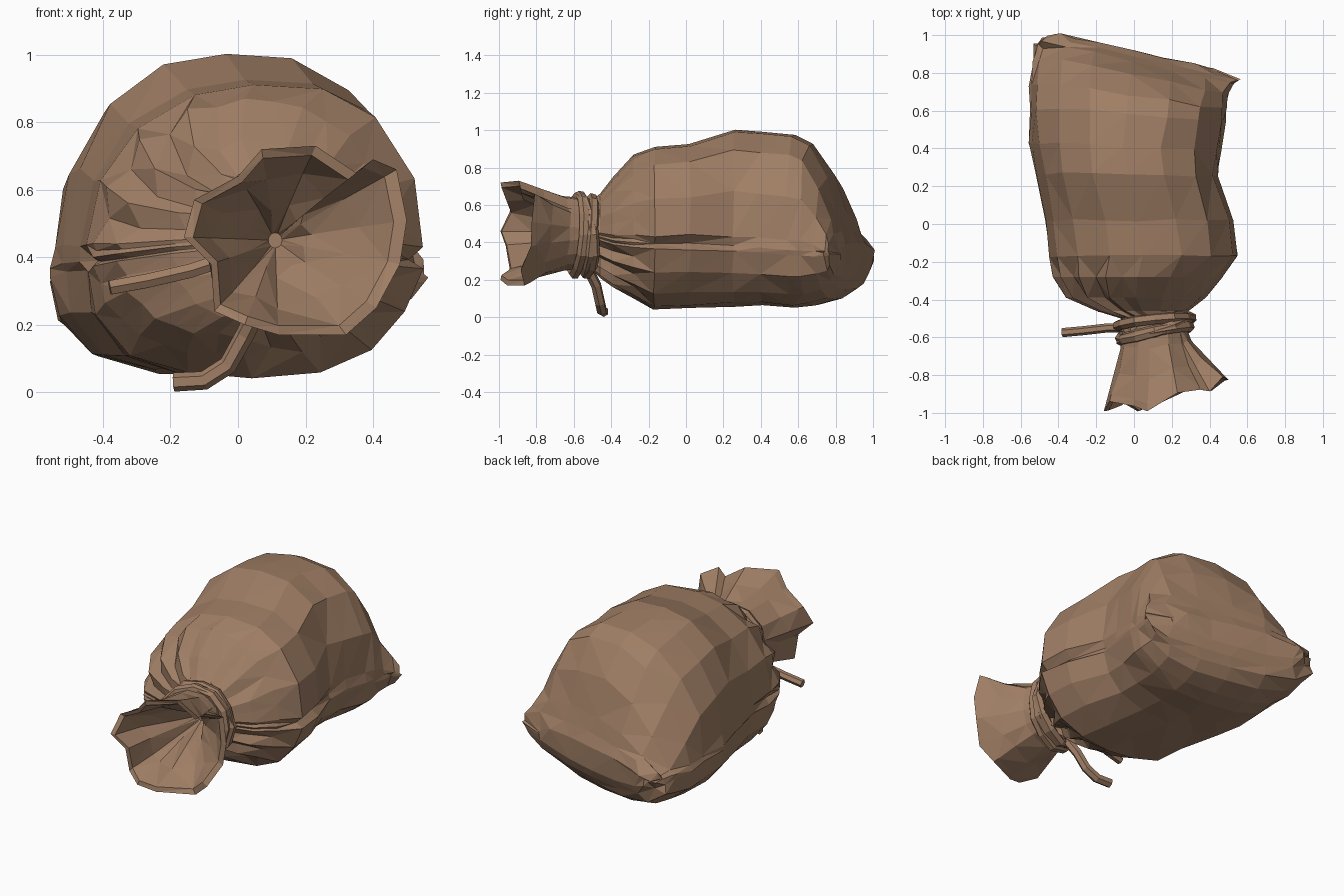
import bpy, bmesh, math, random
from mathutils import Vector

random.seed(4)
cube = bpy.data.objects.get("Cube")
if cube:
    bpy.data.objects.remove(cube)

# Burlap material
burlap = bpy.data.materials.new("burlap")
burlap.use_nodes = True
colour = (0.35, 0.21, 0.13, 1)
burlap.diffuse_color = colour
bsdf = burlap.node_tree.nodes["Principled BSDF"]
bsdf.inputs["Base Color"].default_value = colour
bsdf.inputs["Roughness"].default_value = 0.9


def loft(name, rings):
    """Skin a list of rings; a ring may have half the points of the one before."""
    bm = bmesh.new()
    rows = [[bm.verts.new(p) for p in ring] for ring in rings]
    for a, b in zip(rows, rows[1:]):
        n = len(b)
        for j in range(n):
            k = (j + 1) % n
            if len(a) == n:
                bm.faces.new((a[j], a[k], b[k], b[j]))
            else:
                bm.faces.new((a[2 * j], a[2 * j + 1], b[j]))
                bm.faces.new((a[2 * j + 1], a[2 * k], b[k], b[j]))
    bm.faces.new(rows[-1])
    bmesh.ops.triangulate(bm, faces=bm.faces[:], quad_method='SHORT_EDGE')
    bmesh.ops.recalc_face_normals(bm, faces=bm.faces[:])
    mesh = bpy.data.meshes.new(name)
    bm.to_mesh(mesh)
    bm.free()
    mesh.materials.append(burlap)
    obj = bpy.data.objects.new(name, mesh)
    bpy.context.collection.objects.link(obj)


# Corner squareness per quadrant, from upper right round to lower right
ROUND = (2.2, 2.1, 2.2, 2.1)
BOXY = (2.9, 2.2, 2.9, 2.3)


def outline(angle, x0, x1, z0, z1, widest, corners):
    """Point on a rounded section whose widest height is given."""
    c, s = math.cos(angle), math.sin(angle)
    power = corners[int(angle / (math.pi / 2)) % 4]
    rz = z1 - widest if s > 0 else widest - z0
    r = (abs(c) ** power + abs(s) ** power) ** (-1 / power)
    return (x0 + x1) / 2 + (x1 - x0) / 2 * r * c, widest + rz * r * s


# Section angles, with tight pairs beside the two side creases
half = [0, 5, 26, 48, 68, 90, 112, 133, 154, 175]
coarse = [math.radians(a + h) for h in (0, 180) for a in half]
fine = []
for a, b in zip(coarse, coarse[1:] + [math.tau]):
    fine += [a, (a + b) / 2]
pleat_depth = [random.uniform(0.0, 1.3) for _ in coarse]

# Gathered front: y, x range, z range, widest height, pleat strength
gather = [
    (-0.57, -0.07, 0.27, 0.25, 0.63, 0.44, 0.04),
    (-0.50, -0.07, 0.27, 0.25, 0.63, 0.44, 0.08),
    (-0.46, -0.20, 0.29, 0.21, 0.66, 0.43, 0.16),
    (-0.39, -0.36, 0.38, 0.16, 0.75, 0.41, 0.17),
    (-0.28, -0.43, 0.47, 0.10, 0.87, 0.40, 0.08),
]
rings = []
for y, x0, x1, z0, z1, w, strength in gather:
    ring = []
    mid = Vector(((x0 + x1) / 2, y, w))
    for i, a in enumerate(fine):
        x, z = outline(a, x0, x1, z0, z1, w, ROUND)
        p = Vector((x, y, z))
        if i % 2:
            p = mid + (p - mid) * (1 - strength * pleat_depth[i // 2])
        ring.append(p)
    rings.append(ring)

# Full body to the skewed back end: y, x range, z range, widest, skew, slump, right and left crease
body = [
    (-0.17, -0.44, 0.54, 0.045, 0.91, 0.39, 0.00, 0.0, 0.03, 0.03),
    (0.02, -0.46, 0.52, 0.05, 0.93, 0.39, 0.00, 0.0, 0.03, 0.00),
    (0.26, -0.51, 0.44, 0.06, 1.00, 0.38, 0.02, 0.0, 0.02, 0.00),
    (0.41, -0.55, 0.45, 0.06, 0.99, 0.37, 0.05, 0.0, -0.02, 0.00),
    (0.58, -0.55, 0.48, 0.05, 0.98, 0.36, 0.09, 0.1, 0.00, 0.00),
    (0.68, -0.55, 0.49, 0.06, 0.93, 0.36, 0.15, 0.3, 0.00, 0.00),
    (0.79, -0.54, 0.50, 0.09, 0.76, 0.35, 0.21, 0.4, 0.00, 0.00),
    (0.86, -0.53, 0.52, 0.15, 0.56, 0.34, 0.23, 0.2, 0.00, 0.03),
    (0.89, -0.51, 0.56, 0.20, 0.46, 0.34, 0.23, 0.0, 0.00, 0.02),
    (0.92, -0.44, 0.42, 0.26, 0.40, 0.33, 0.23, 0.0, 0.00, 0.00),
]
for y, x0, x1, z0, z1, w, skew, slump, right, left in body:
    ring = []
    for j, a in enumerate(coarse):
        x, z = outline(a, x0, x1, z0, z1, w, BOXY)
        if z > w:
            z = max(w, z - slump * max(0, -x - 0.08))
        if j == 0:
            x -= right
        elif j == len(half):
            x += left
        # Extra crumpling at the left back corner
        wobble = 0.025 if y > 0.8 and x < -0.3 else 0.011
        dx, dy, dz = (random.uniform(-wobble, wobble) for _ in range(3))
        ring.append((x + dx, y - skew * max(x, -0.36) + dy * 0.6, z + dz * 0.6))
    rings.append(ring)
loft("sack_body", rings)

# Ruffled mouth: rim outline in x and z, counter-clockwise from its left side
rim = [(0.50, 0.51), (0.47, 0.66), (0.40, 0.69), (0.35, 0.65), (0.23, 0.73),
       (0.07, 0.72), (0.00, 0.64), (-0.13, 0.57), (-0.16, 0.46), (-0.08, 0.38),
       (-0.07, 0.24), (0.02, 0.20), (0.12, 0.17), (0.32, 0.17), (0.41, 0.25), (0.48, 0.38)]
throat = (0.11, 0.45)


def mouth_ring(flare, size=1.0, inset=0.0, ruffle=0.0):
    """Blend from the neck (flare 0) to the ruffled rim (flare 1)."""
    ring = []
    for i, (rx, rz) in enumerate(rim):
        a = math.atan2(rz - throat[1], rx - throat[0])
        nx, nz = 0.17 * math.cos(a), 0.19 * math.sin(a)
        scale = size * (1 - ruffle * (i % 2))
        dx = (nx + (rx - throat[0] - nx) * flare) * scale
        dz = (nz + (rz - throat[1] - nz) * flare) * scale
        rim_y = -0.965 + 0.35 * max(0, rx - 0.1) + 0.03 * math.sin(i * 2.1)
        y = -0.55 + (rim_y + 0.55) * min(1, flare * 0.85 + 0.15 * (flare > 0))
        ring.append((throat[0] + dx, y + inset, throat[1] + dz))
    return ring


loft("flared_mouth", [
    mouth_ring(0), mouth_ring(0.12), mouth_ring(0.55, ruffle=0.06), mouth_ring(0.9), mouth_ring(1),
    mouth_ring(1, 0.9, 0.005), mouth_ring(0.55, 0.85, ruffle=0.1), mouth_ring(0.12, 0.55, ruffle=0.2),
    mouth_ring(0, 0.12, 0.04)])


def rope(name, points, thickness, closed=False):
    """Faceted cord along a path, turned into a mesh."""
    curve = bpy.data.curves.new(name, 'CURVE')
    curve.dimensions = '3D'
    curve.bevel_depth = thickness
    curve.bevel_resolution = 1
    curve.use_fill_caps = True
    spline = curve.splines.new('POLY')
    spline.points.add(len(points) - 1)
    for target, p in zip(spline.points, points):
        target.co = (*p, 1)
    spline.use_cyclic_u = closed
    spline.use_smooth = False
    curve.materials.append(burlap)
    obj = bpy.data.objects.new(name, curve)
    bpy.context.collection.objects.link(obj)
    bpy.ops.object.select_all(action='DESELECT')
    bpy.context.view_layer.objects.active = obj
    obj.select_set(True)
    bpy.ops.object.convert(target='MESH')


# Cord wrapped round the neck: y position, sideways tilt, upward tilt
for i, (y, tilt, lean) in enumerate([(-0.52, 0.1, 0.1), (-0.55, 0.3, -0.12), (-0.58, 0.2, 0.08)]):
    loop = []
    for k in range(12):
        a = math.tau * k / 12
        c, s = math.cos(a), math.sin(a)
        grow = random.uniform(0.96, 1.05)
        loop.append((0.11 + 0.185 * c * grow, y + 0.185 * (tilt * c + lean * s), 0.44 + 0.2 * s * grow))
    rope("neck_cord_%d" % (i + 1), loop, 0.03, closed=True)

# Loose cord ends
rope("hanging_cord_end", [(0.06, -0.52, 0.25), (0.02, -0.48, 0.17), (-0.03, -0.46, 0.08),
                          (-0.10, -0.45, 0.035), (-0.19, -0.44, 0.03)], 0.028)
rope("side_cord_end", [(-0.05, -0.55, 0.39), (-0.14, -0.55, 0.36), (-0.27, -0.565, 0.33),
                       (-0.38, -0.575, 0.31)], 0.024)
